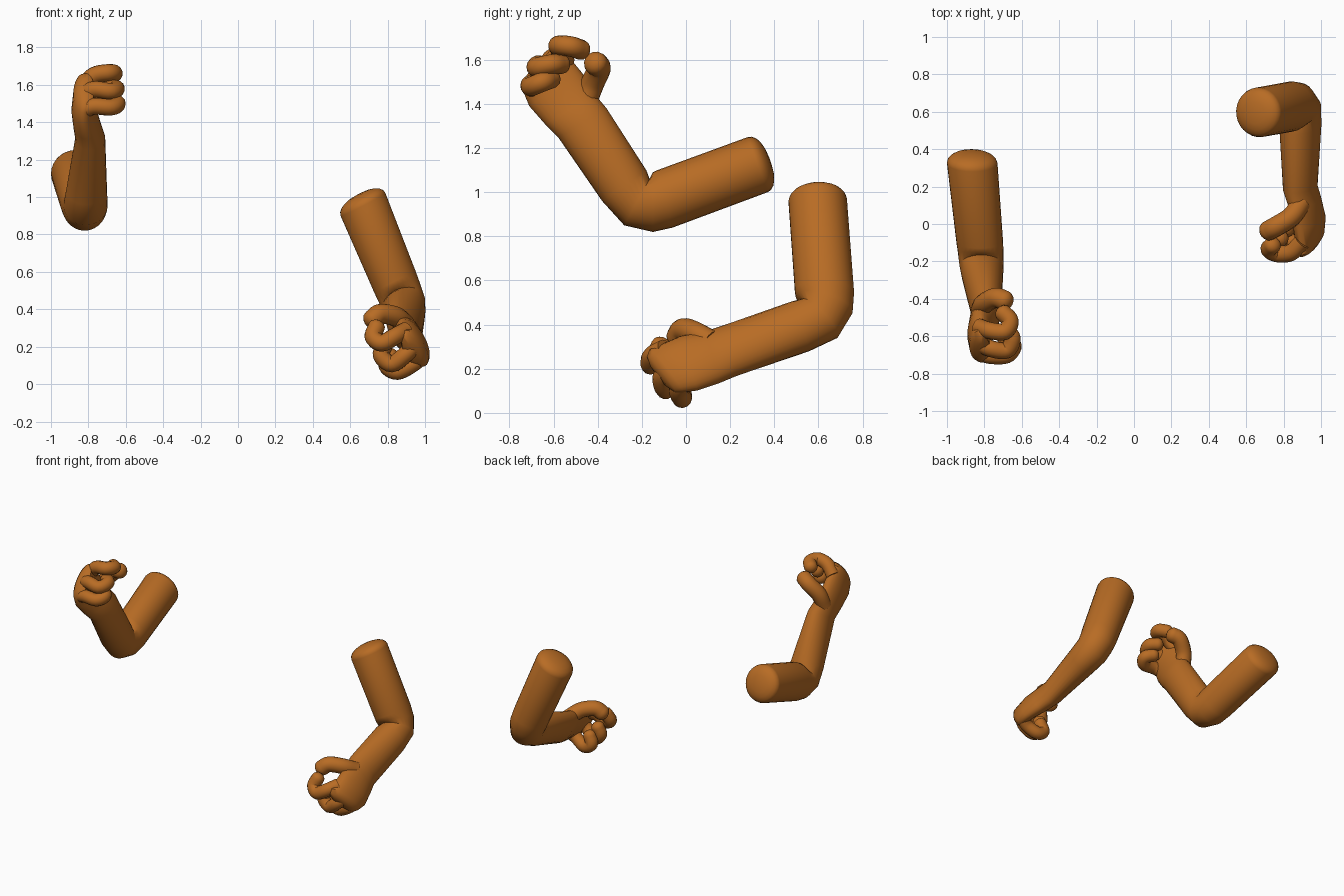
import bpy, bmesh, math
from mathutils import Vector, Matrix, Quaternion

if "Cube" in bpy.data.objects:
    bpy.data.objects.remove(bpy.data.objects["Cube"])

skin = bpy.data.materials.new("brown skin")
skin.use_nodes = True
skin.diffuse_color = (0.48, 0.15, 0.018, 1)
skin.node_tree.nodes["Principled BSDF"].inputs["Base Color"].default_value = (0.48, 0.15, 0.018, 1)


def loft(name, rings, matrix):
    """Skin a list of equal rings, close both ends and place the result."""
    bm = bmesh.new()
    rows = [[bm.verts.new(matrix @ p) for p in ring] for ring in rings]
    n = len(rows[0])
    for a, b in zip(rows, rows[1:]):
        for i in range(n):
            j = (i + 1) % n
            bm.faces.new((a[i], a[j], b[j], b[i]))
    bm.faces.new(rows[0])
    bm.faces.new(rows[-1])
    bmesh.ops.recalc_face_normals(bm, faces=bm.faces)
    mesh = bpy.data.meshes.new(name)
    bm.to_mesh(mesh)
    bm.free()
    mesh.materials.append(skin)
    obj = bpy.data.objects.new(name, mesh)
    bpy.context.collection.objects.link(obj)
    bpy.ops.object.select_all(action='DESELECT')
    obj.select_set(True)
    bpy.context.view_layer.objects.active = obj
    bpy.ops.object.shade_smooth_by_angle(angle=math.radians(42))
    return obj


def section(outer, inner, x, half, scale=1.0, push=(0, 0, 0), sides=28):
    """Elliptical ring spanning two (y, z) points, with a half width along x."""
    o, i = Vector((x, *outer)), Vector((x, *inner))
    mid, axis = (o + i) / 2 + Vector(push), (i - o) / 2
    turns = [2 * math.pi * k / sides for k in range(sides)]
    return [mid + scale * (Vector((half, 0, 0)) * math.cos(t) + axis * math.sin(t)) for t in turns]


def smooth_path(points, steps=5):
    pts = [Vector(p) for p in points]
    pts = [2 * pts[0] - pts[1]] + pts + [2 * pts[-1] - pts[-2]]
    path = []
    for a, b, c, d in zip(pts, pts[1:], pts[2:], pts[3:]):
        for k in range(steps):
            t = k / steps
            path.append(0.5 * (2 * b + (c - a) * t + (2 * a - 5 * b + 4 * c - d) * t * t
                               + (3 * b - a - 3 * c + d) * t ** 3))
    return path + [pts[-2]]


def digit_rings(points, radius, sides=14):
    """Round-ended tube along a smoothed path."""
    path = smooth_path(points)
    tangents = [(path[min(i + 1, len(path) - 1)] - path[max(i - 1, 0)]).normalized()
                for i in range(len(path))]
    side = tangents[0].orthogonal().normalized()
    stations = []
    for i, (p, t) in enumerate(zip(path, tangents)):
        if i:
            side = tangents[i - 1].rotation_difference(t) @ side
        stations.append((p, t, side.copy(), radius))
    p, t, s, r = stations[-1]
    for angle in (0.4, 0.8, 1.15, 1.45):
        stations.append((p + t * r * math.sin(angle) * 0.8, t, s, r * math.cos(angle)))
    return [[p + Quaternion(t, 2 * math.pi * k / sides) @ s * r for k in range(sides)]
            for p, t, s, r in stations]


def frame(shoulder, elbow, wrist, sign):
    """Axes of a bent arm at its elbow; sign picks the handedness."""
    elbow = Vector(elbow)
    along = (Vector(wrist) - elbow).normalized()
    normal = (elbow - Vector(shoulder)).cross(along).normalized()
    across = along.cross(normal)
    # the across axis follows the bend plane, so only the normal changes sign
    if sign < 0:
        cols = (along, across, -normal)
    else:
        cols = (along, across, normal)
    return Matrix.Translation(elbow) @ Matrix(cols).transposed().to_4x4()


# Arm and palm, from the domed shoulder end to the knuckles
rim = ((0.37, 1.0), (0.28, 1.25), -0.865, 0.135)
knuckles = ((-0.735, 1.45), (-0.57, 1.66), -0.825, 0.055)
arm = []
for a in (1.5, 1.2, 0.9, 0.6, 0.3):
    h = 0.06 * math.sin(a)
    arm.append(section(*rim, scale=math.cos(a) ** 0.8, push=(-0.1 * h, 0.94 * h, 0.34 * h)))
arm += [section(*s) for s in (
    rim,
    ((-0.06, 0.84), (-0.13, 1.10), -0.825, 0.125),
    ((-0.15, 0.82), (-0.15, 1.09), -0.82, 0.122),
    ((-0.28, 0.85), (-0.165, 1.06), -0.815, 0.118),
    ((-0.38, 0.96), (-0.18, 1.10), -0.81, 0.11),
    ((-0.58, 1.25), (-0.36, 1.38), -0.79, 0.08),
    ((-0.64, 1.31), (-0.41, 1.44), -0.805, 0.075),
    ((-0.71, 1.39), (-0.47, 1.54), -0.825, 0.066),
    knuckles)]
arm += [section(*knuckles, scale=s, push=(0.01, -d, d)) for s, d in ((0.85, 0.018), (0.5, 0.028))]

# Curled fingers and thumb
digits = {
    "index_finger": (0.046, [(-0.83, -0.55, 1.59), (-0.77, -0.57, 1.65), (-0.69, -0.575, 1.665),
                             (-0.662, -0.52, 1.66), (-0.70, -0.475, 1.645)]),
    "middle_finger": (0.045, [(-0.835, -0.63, 1.54), (-0.77, -0.665, 1.575), (-0.68, -0.675, 1.565),
                              (-0.65, -0.61, 1.58), (-0.69, -0.565, 1.58)]),
    "little_finger": (0.045, [(-0.835, -0.68, 1.46), (-0.77, -0.703, 1.485), (-0.68, -0.70, 1.48),
                              (-0.645, -0.65, 1.50), (-0.69, -0.61, 1.515)]),
    "thumb": (0.054, [(-0.82, -0.46, 1.40), (-0.80, -0.425, 1.49), (-0.74, -0.395, 1.56),
                      (-0.69, -0.41, 1.585)]),
}

# Build the right arm in place, and a mirrored left arm in its own pose
source = frame((-0.865, 0.325, 1.125), (-0.815, -0.21, 0.96), (-0.79, -0.47, 1.315), -1)
target = frame((0.66, 0.61, 0.985), (0.88, 0.605, 0.44), (0.89, 0.155, 0.265), 1)
for side, matrix in (("right", Matrix.Identity(4)), ("left", target @ source.inverted())):
    loft(side + "_arm", arm, matrix)
    for name, (radius, points) in digits.items():
        loft(side + "_" + name, digit_rings(points, radius), matrix)
